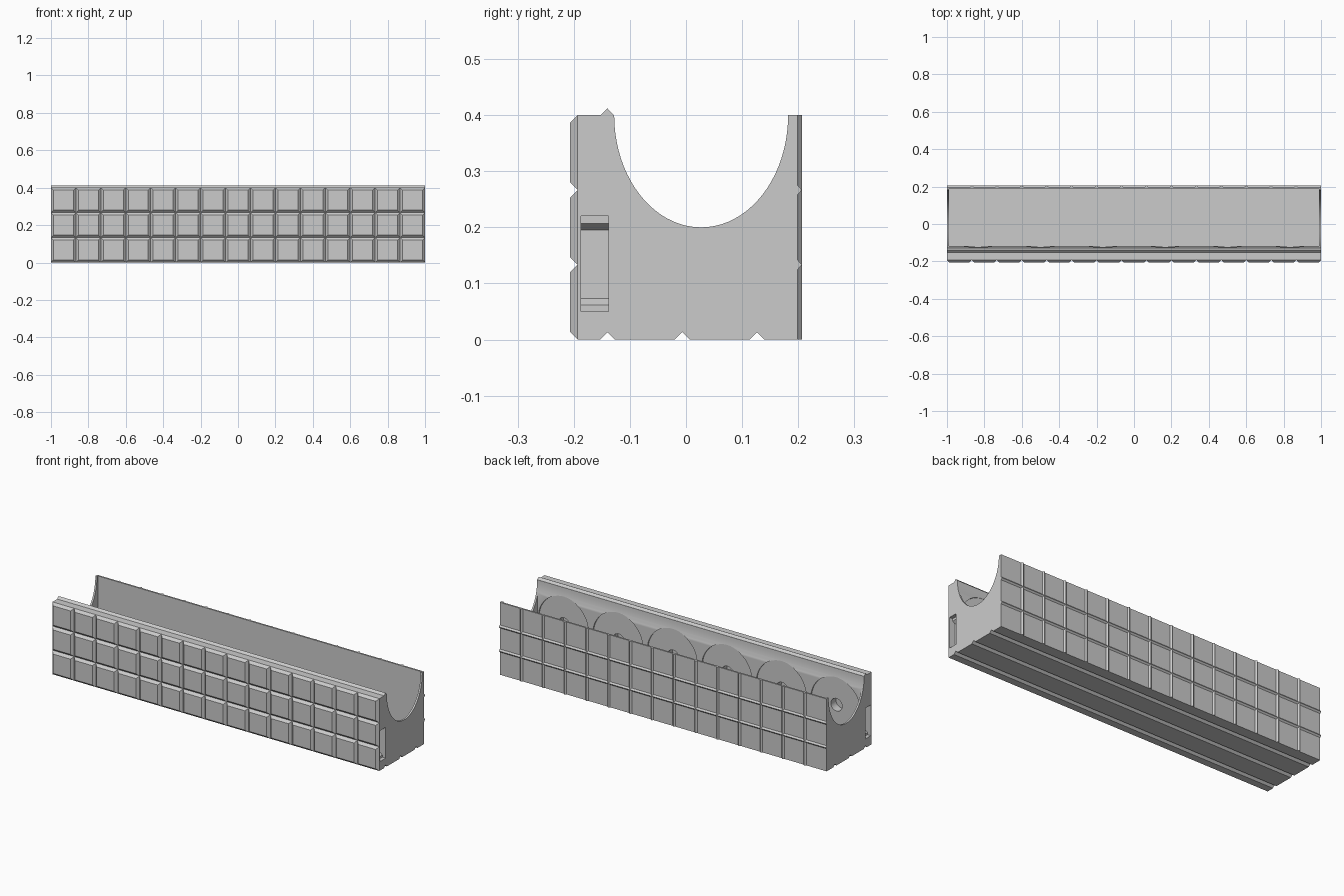
import bpy, bmesh, math
from mathutils import Vector

cube = bpy.data.objects.get("Cube")
if cube:
    bpy.data.objects.remove(cube, do_unlink=True)

grey = bpy.data.materials.new("plain_grey")
grey.use_nodes = True
COLOUR = (0.6, 0.6, 0.6, 1)
grey.diffuse_color = COLOUR
grey.node_tree.nodes["Principled BSDF"].inputs["Base Color"].default_value = COLOUR

LENGTH, PITCH, GROOVE = 1.0, 2 / 15, 0.0133
FRONT, BACK, HEIGHT = -0.193, 0.199, 0.4
TROUGH_Y, TROUGH_W, TROUGH_D = 0.027, 0.155, 0.2


def finish(name, bm):
    bmesh.ops.recalc_face_normals(bm, faces=bm.faces)
    mesh = bpy.data.meshes.new(name)
    bm.to_mesh(mesh)
    bm.free()
    mesh.materials.append(grey)
    obj = bpy.data.objects.new(name, mesh)
    bpy.context.collection.objects.link(obj)
    return obj


def prism(name, loops, direction):
    """Extrude closed loops of points along a direction into one object."""
    bm = bmesh.new()
    for loop in loops:
        face = bm.faces.new([bm.verts.new(p) for p in loop])
        new = bmesh.ops.extrude_face_region(bm, geom=[face], use_keep_orig=True)
        moved = [v for v in new["geom"] if isinstance(v, bmesh.types.BMVert)]
        bmesh.ops.translate(bm, verts=moved, vec=Vector(direction))
    return finish(name, bm)


def box(x0, x1, y0, y1, z0, z1):
    return prism("box_cutter", [[(x0, y0, z0), (x1, y0, z0), (x1, y1, z0), (x0, y1, z0)]],
                 (0, 0, z1 - z0))


def circle(x, y, z, r, n=48):
    return [(x + r * math.cos(2 * math.pi * i / n), y, z + r * math.sin(2 * math.pi * i / n))
            for i in range(n)]


def cut(target, cutter):
    cutter.hide_render = True
    mod = target.modifiers.new("cut", 'BOOLEAN')
    mod.operation, mod.solver, mod.object = 'DIFFERENCE', 'EXACT', cutter
    bpy.context.view_layer.objects.active = target
    bpy.ops.object.modifier_apply(modifier=mod.name)
    bpy.data.objects.remove(cutter, do_unlink=True)


# Body section: grooved base, elliptical trough, locating ridge on the front wall
section = [(FRONT, 0)]
for i in range(3):
    y = -0.14 + i * PITCH
    section += [(y - GROOVE, 0), (y, GROOVE), (y + GROOVE, 0)]
section += [(BACK, 0), (BACK, HEIGHT)]
for i in range(41):
    a = math.pi * i / 40
    section.append((TROUGH_Y + TROUGH_W * math.cos(a), HEIGHT - TROUGH_D * math.sin(a)))
section += [(-0.1285, HEIGHT), (-0.14, HEIGHT + 0.012), (-0.152, HEIGHT), (FRONT, HEIGHT)]
body = prism("trough_body", [[(-LENGTH, y, z) for y, z in section]], (2 * LENGTH, 0, 0))

# Hollow inside, leaving thin end plates
cut(body, box(-0.99, 0.99, -0.118, 0.19, 0.04, 0.6))

# Round recesses with a small hole, along the inner front wall
centres = [(i - 2.5) / 3 for i in range(6)]
cut(body, prism("recess_cutter", [circle(x, -0.125, 0.2, 0.153) for x in centres], (0, 0.1, 0)))
cut(body, prism("hole_cutter", [circle(x, -0.17, 0.2, 0.035, 24) for x in centres], (0, 0.1, 0)))

# Stepped latch slots in both ends
for side in (-1, 1):
    steps = [(1.02, 0.05), (0.98, 0.05), (0.98, 0.062), (0.965, 0.073),
             (0.965, 0.195), (0.98, 0.207), (0.98, 0.22), (1.02, 0.22)]
    cut(body, prism("slot_cutter", [[(side * x, -0.187, z) for x, z in steps]], (0, 0.049, 0)))

# Bevelled tiles on the front
bm = bmesh.new()
for col in range(15):
    for row in range(3):
        x, z = (col - 7) * PITCH, (row + 0.5) * PITCH
        rings = []
        for y, half in ((FRONT, PITCH / 2), (FRONT - GROOVE, PITCH / 2 - GROOVE)):
            rings.append([bm.verts.new((x + sx * half, y, z + sz * half))
                          for sx, sz in ((-1, -1), (1, -1), (1, 1), (-1, 1))])
        base, top = rings
        bm.faces.new(top)
        for i in range(4):
            j = (i + 1) % 4
            bm.faces.new((base[i], base[j], top[j], top[i]))
finish("front_tiles", bm)

# Triangular ribs forming a grid on the back
RIB_W, RIB_H = 0.0085, 0.0075
rib = [(-RIB_W, BACK), (RIB_W, BACK), (0, BACK + RIB_H)]
columns = [(i - 6.5) * PITCH for i in range(14)]
prism("back_upright_ribs", [[(x + u, y, 0) for u, y in rib] for x in columns], (0, 0, HEIGHT))
rows = [PITCH, 2 * PITCH]
prism("back_level_ribs", [[(-LENGTH, y, z + u) for u, y in rib] for z in rows],
      (2 * LENGTH, 0, 0))

# Smooth the trough and round recesses only
bpy.ops.object.select_all(action='DESELECT')
body.select_set(True)
bpy.context.view_layer.objects.active = body
bpy.ops.object.shade_smooth_by_angle(angle=math.radians(25))
